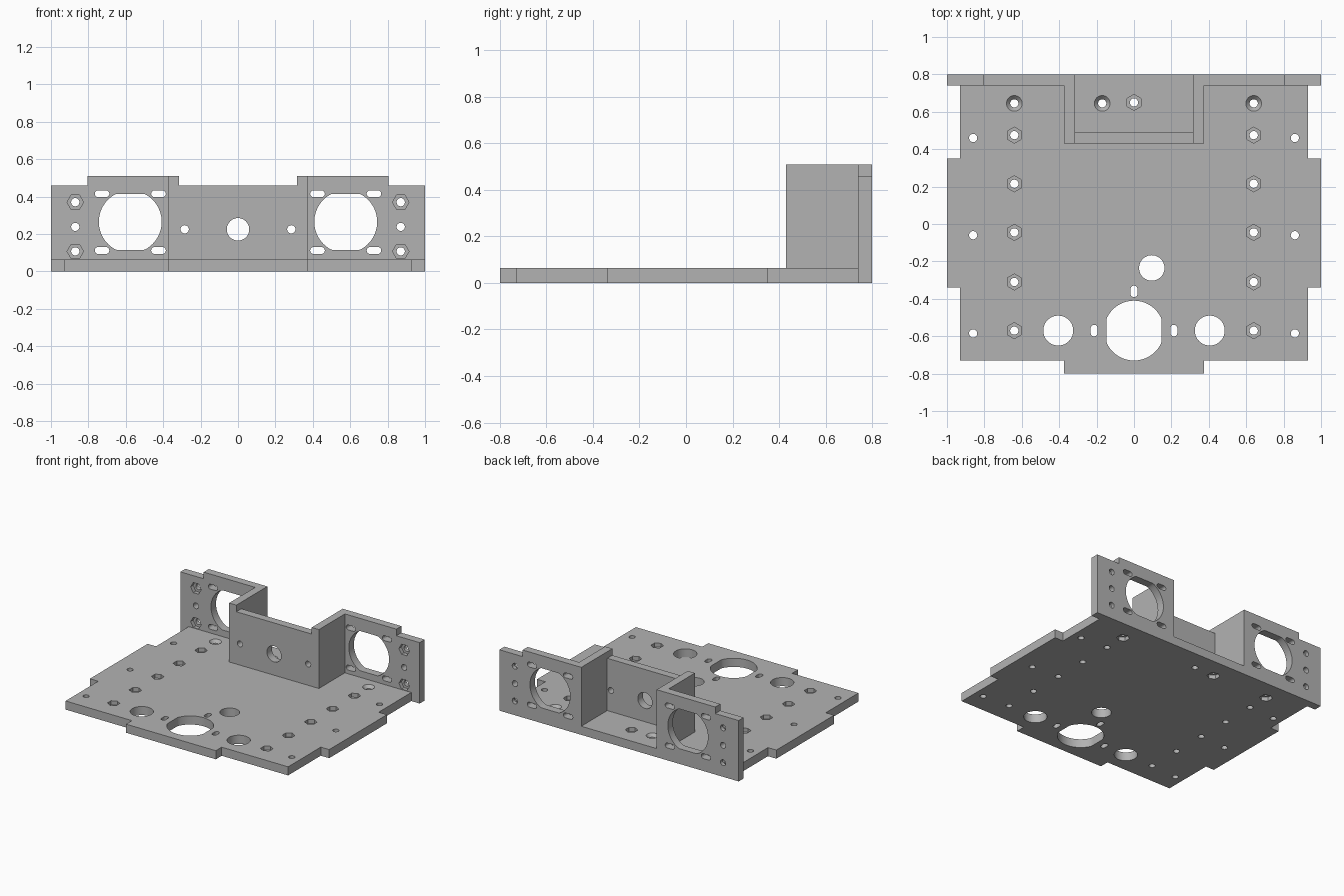
import bpy, bmesh, math

if "Cube" in bpy.data.objects:
    bpy.data.objects.remove(bpy.data.objects["Cube"])

T = 0.065          # base thickness
WALL_Y = 0.74      # front face of the side walls

grey = bpy.data.materials.new("plain grey")
grey.diffuse_color = (0.45, 0.45, 0.45, 1)
grey.use_nodes = True
grey.node_tree.nodes["Principled BSDF"].inputs["Base Color"].default_value = grey.diffuse_color


def circle(u, v, r, n=32, turn=0.0, lim_u=9, lim_v=9):
    """Round or polygonal outline, optionally flattened at the given limits."""
    pts = []
    for i in range(n):
        a = turn + 2 * math.pi * i / n
        pts.append((u + max(-lim_u, min(lim_u, r * math.cos(a))),
                    v + max(-lim_v, min(lim_v, r * math.sin(a)))))
    return pts


def slot(u, v, w, h, n=24):
    """Rounded slot outline."""
    r = min(w, h) / 2
    pts = []
    for i in range(n):
        a = 2 * math.pi * (i + 0.5) / n
        c, s = math.cos(a), math.sin(a)
        pts.append((u + r * c + math.copysign(w / 2 - r, c),
                    v + r * s + math.copysign(h / 2 - r, s)))
    return pts


def rect(u0, u1, v0, v1):
    return [(u0, v0), (u1, v0), (u1, v1), (u0, v1)]


def solid(name, prisms, axis="z"):
    """Object made of prisms: (outline at lo, lo, hi[, outline at hi])."""
    bm = bmesh.new()
    for p in prisms:
        low, lo, hi = p[:3]
        high = p[3] if len(p) > 3 else low
        place = (lambda q, w: (q[0], q[1], w)) if axis == "z" else (lambda q, w: (q[0], w, q[1]))
        a, b = [], []
        for ring, pts, w in ((a, low, lo), (b, high, hi)):
            for i, q in enumerate(pts):
                if math.dist(q, pts[i - 1]) > 1e-6 or axis == "":
                    ring.append(bm.verts.new(place(q, w)))
        n = len(a)
        bm.faces.new(a)
        bm.faces.new(b[::-1])
        for i in range(n):
            bm.faces.new((a[i], b[i], b[(i + 1) % n], a[(i + 1) % n]))
    bmesh.ops.recalc_face_normals(bm, faces=bm.faces)
    me = bpy.data.meshes.new(name)
    bm.to_mesh(me)
    bm.free()
    me.materials.append(grey)
    ob = bpy.data.objects.new(name, me)
    bpy.context.collection.objects.link(ob)
    return ob


def combine(ob, other, op="DIFFERENCE"):
    """Apply a boolean and remove the helper."""
    m = ob.modifiers.new("bool", "BOOLEAN")
    m.operation, m.solver, m.object = op, "EXACT", other
    bpy.context.view_layer.objects.active = ob
    bpy.ops.object.modifier_apply(modifier=m.name)
    bpy.data.objects.remove(other)


def mirrored(half):
    return half + [(-x, y) for x, y in reversed(half)]


# Base plate outline with side ears and front tab
base = solid("chassis", [(mirrored([
    (0.375, -0.80), (0.375, -0.73), (0.93, -0.73), (0.93, -0.34), (1, -0.34),
    (1, 0.35), (0.93, 0.35), (0.93, 0.77), (0.345, 0.77), (0.345, 0.80)]), 0, T)])

# Base through holes
holes, nuts = [], []
for x in (-0.64, 0.64):
    for y in (0.475, 0.215, -0.045, -0.31, -0.57):
        holes.append(circle(x, y, 0.022))
        nuts.append((x, y))
nuts.append((0, 0.65))
holes.append(circle(0, 0.65, 0.022))
screws = [(-0.64, 0.645), (-0.17, 0.645), (0.64, 0.645)]
holes += [circle(x, y, 0.022) for x, y in screws]
for s in (-1, 1):
    holes += [circle(s * 0.86, y, 0.022) for y in (0.46, -0.06, -0.585)]
    holes.append(circle(s * 0.405, -0.57, 0.08, 48))
    holes.append(slot(s * 0.213, -0.57, 0.037, 0.062))
holes.append(slot(0, -0.36, 0.037, 0.062))
holes.append(circle(0.095, -0.235, 0.068, 48))
holes.append(circle(0, -0.57, 0.16, 72, lim_u=0.148))
combine(base, solid("cutter", [(h, -0.1, 0.2) for h in holes]))

# Nut recesses on top, countersinks on top with hexagonal recesses below
recess = [(circle(x, y, 0.043, 6, math.pi / 2), T - 0.03, 0.1) for x, y in nuts]
recess += [(circle(x, y, 0.022), T - 0.022, T + 0.001, circle(x, y, 0.043)) for x, y in screws]
recess += [(circle(x, y, 0.045, 6, math.pi / 2), -0.1, 0.03) for x, y in screws]
combine(base, solid("cutter", recess))

# Upright wall, folded forward around the central pocket
wall = solid("wall", [(mirrored([
    (0.375, 0.43), (0.375, WALL_Y), (1, WALL_Y), (1, 0.80), (0.315, 0.80),
    (0.315, 0.49)]), 0, 0.51)])

# Lowered top edges, wall windows, slots and bolt holes
cuts = [(rect(-0.315, 0.315, 0.46, 0.7), 0.3, 0.6),
        (circle(0, 0.225, 0.06, 40), 0.3, 0.6)]
pockets = []
for s in (-1, 1):
    cuts.append((rect(s * 0.805, s * 1.1, 0.46, 0.7), 0.6, 0.9))
    cuts.append((circle(s * 0.285, 0.225, 0.022), 0.3, 0.6))
    cuts.append((circle(s * 0.576, 0.265, 0.168, 72, lim_v=0.15), 0.6, 0.9))
    for z in (0.112, 0.415):
        cuts += [(slot(s * x, z, 0.078, 0.037), 0.6, 0.9) for x in (0.425, 0.727)]
    for z in (0.107, 0.238, 0.37):
        cuts.append((circle(s * 0.87, z, 0.022), 0.6, 0.9))
    pockets += [(circle(s * 0.87, z, 0.044, 6), 0.6, WALL_Y + 0.03) for z in (0.107, 0.37)]
# The flattened window and slots overlap slightly, so each is cut on its own
for c in cuts:
    combine(wall, solid("cutter", [c], "y"))
combine(wall, solid("cutter", pockets, "y"))

combine(base, wall, "UNION")
bpy.ops.object.select_all(action="DESELECT")
base.select_set(True)
bpy.context.view_layer.objects.active = base
bpy.ops.object.shade_smooth_by_angle(angle=math.radians(30))
